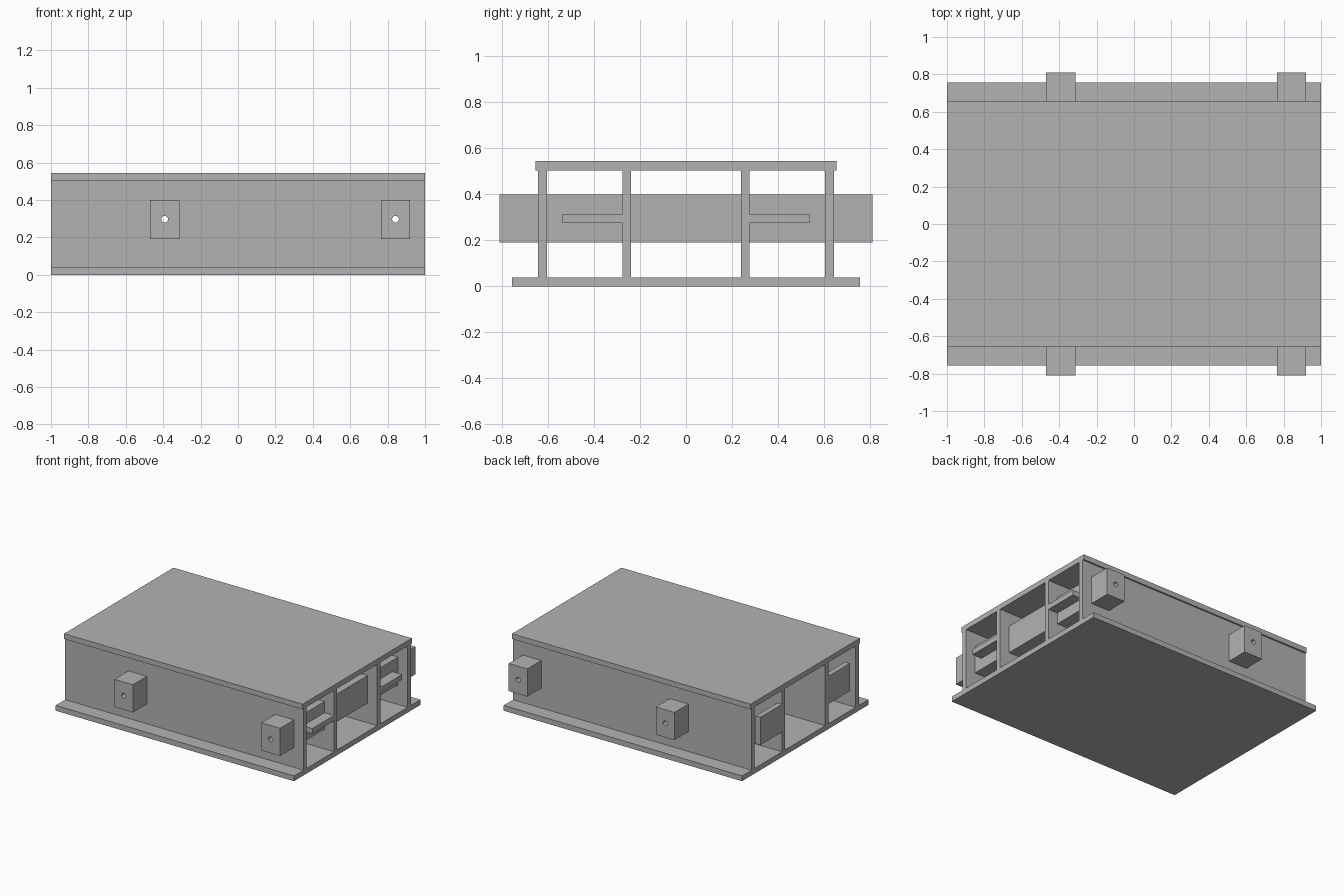
import bpy
import math

old = bpy.data.objects.get("Cube")
if old:
    bpy.data.objects.remove(old, do_unlink=True)

grey = bpy.data.materials.new("plain_grey")
grey.use_nodes = True
colour = (0.45, 0.45, 0.45, 1.0)
grey.diffuse_color = colour
grey.node_tree.nodes["Principled BSDF"].inputs["Base Color"].default_value = colour


def box(name, x, y, z):
    """Box from (low, high) ranges on each axis."""
    spans = (x, y, z)
    bpy.ops.mesh.primitive_cube_add(size=1, location=[sum(s) / 2 for s in spans])
    ob = bpy.context.object
    ob.name = name
    ob.scale = [s[1] - s[0] for s in spans]
    bpy.ops.object.transform_apply(location=True, rotation=False, scale=True)
    ob.data.materials.append(grey)
    return ob


FULL = (-1.0, 1.0)
BAR_Z = (0.19, 0.40)
BAR_CENTRES = {"left": 0.842, "right": -0.392}
PLATE = 0.04
WALL_Z = (PLATE / 2, 0.525)

# Base and lid plates
box("base_plate", FULL, (-0.757, 0.757), (0, PLATE))
box("top_plate", FULL, (-0.655, 0.655), (0.505, 0.545))

# Upright walls running the full length
drilled = []
for side, s in (("front", -1), ("back", 1)):
    for kind, a, b in (("outer_wall", 0.605, 0.643), ("inner_wall", 0.24, 0.277)):
        span = tuple(sorted((s * a, s * b)))
        drilled.append(box(f"{side}_{kind}", FULL, span, WALL_Z))

    # Horizontal tongue at one end, upright end plate at the other
    span = tuple(sorted((s * 0.26, s * 0.537)))
    box(f"{side}_tongue", (0.90, 1.0), span, (0.275, 0.315))
    box(f"{side}_end_plate", (-1.0, -0.96), span, BAR_Z)

# Cross bars passing through all walls
for side, cx in BAR_CENTRES.items():
    drilled.append(box(f"{side}_cross_bar", (cx - 0.078, cx + 0.078), (-0.81, 0.81), BAR_Z))

# Round holes bored lengthwise through the bars and the walls
for cx in BAR_CENTRES.values():
    bpy.ops.mesh.primitive_cylinder_add(
        vertices=32, radius=0.018, depth=2, location=(cx, 0, 0.297),
        rotation=(math.pi / 2, 0, 0))
    cutter = bpy.context.object
    cutter.name = "hole_cutter"
    cutter.hide_render = True
    for ob in drilled:
        if "cross_bar" in ob.name and abs(ob.location.x - cx) > 0.1 and \
                not any(abs(v.co.x - cx) < 0.1 for v in ob.data.vertices):
            continue
        mod = ob.modifiers.new("hole", "BOOLEAN")
        mod.operation = "DIFFERENCE"
        mod.solver = "EXACT"
        mod.object = cutter
        bpy.context.view_layer.objects.active = ob
        bpy.ops.object.modifier_apply(modifier=mod.name)
    bpy.data.objects.remove(cutter, do_unlink=True)
